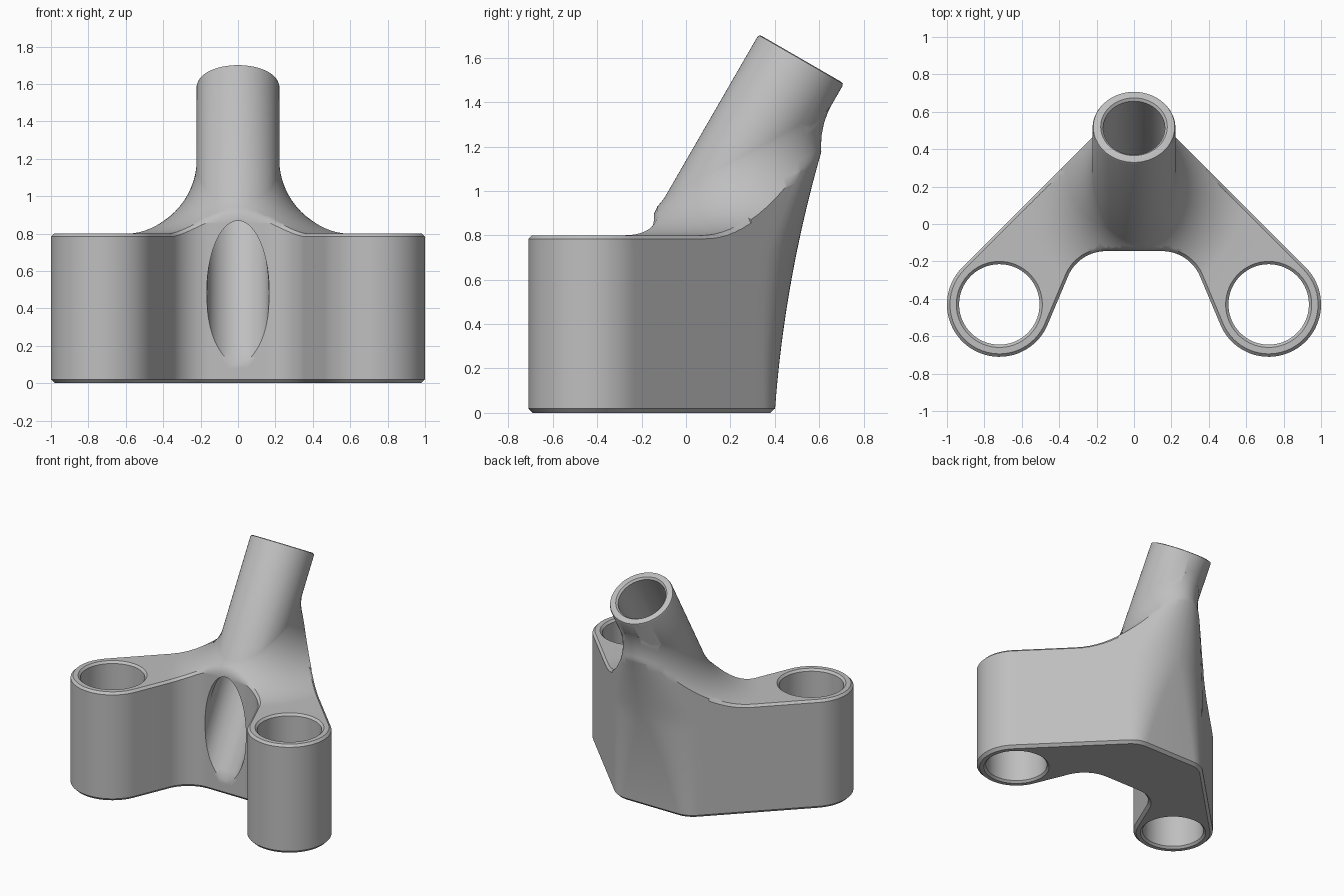
import bpy, bmesh
from math import cos, sin, pi, radians, sqrt, tan
from mathutils import Vector

if "Cube" in bpy.data.objects:
    bpy.data.objects.remove(bpy.data.objects["Cube"], do_unlink=True)

# Main dimensions
TOP = 0.8                                  # height of the flat lugs
LUG = Vector((0.72, -0.43))                # lug centre
LUG_R, TUBE_R, BLEND = 0.28, 0.22, 0.4
SIDE = 0.686                               # side walls lie on x + y = SIDE
FRONT, WEB_R = -0.145, 0.22                # front wall and its inner fillet
TILT = radians(30)
AXIS = Vector((0, sin(TILT), cos(TILT)))   # tilted tube frame
ACROSS = Vector((1, 0, 0))
BACKWARD = Vector((0, cos(TILT), -sin(TILT)))
TUBE_END = Vector((0, 0.52, 1.595))
CENTRE = TUBE_END - AXIS * ((TUBE_END.z - TOP - BLEND) / AXIS.z)


def loft(name, rings):
    """Solid through rings of equal point count, with end caps."""
    bm = bmesh.new()
    loops = [[bm.verts.new(p) for p in ring] for ring in rings]
    n = len(loops[0])
    for a, b in zip(loops, loops[1:]):
        for i in range(n):
            j = (i + 1) % n
            bm.faces.new((a[i], a[j], b[j], b[i]))
    bm.faces.new(loops[0][::-1])
    bm.faces.new(loops[-1])
    bmesh.ops.recalc_face_normals(bm, faces=bm.faces)
    mesh = bpy.data.meshes.new(name)
    bm.to_mesh(mesh)
    bm.free()
    ob = bpy.data.objects.new(name, mesh)
    bpy.context.collection.objects.link(ob)
    return ob


def lathe(name, profile, origin, u, v, n=96):
    """Round solid from (radius, distance along axis) pairs."""
    w = u.cross(v)
    if w.z < 0:
        w = -w
    return loft(name, [[origin + (u * cos(k * 2 * pi / n) + v * sin(k * 2 * pi / n)) * r + w * s
                        for k in range(n)] for r, s in profile])


def combine(target, other, operation):
    mod = target.modifiers.new(operation, 'BOOLEAN')
    mod.operation, mod.solver, mod.object = operation, 'EXACT', other
    bpy.context.view_layer.objects.active = target
    bpy.ops.object.modifier_apply(modifier=mod.name)
    bpy.data.objects.remove(other, do_unlink=True)


def arc(centre, r, start, end, n):
    return [Vector((centre[0] + r * cos(radians(start + (end - start) * k / n)),
                    centre[1] + r * sin(radians(start + (end - start) * k / n))))
            for k in range(n + 1)]


def outline(z, inset=0.0):
    """Footprint at height z: the back wall leans out and narrows to a ridge."""
    side = SIDE - sqrt(2) * inset
    back = min(0.4 + 0.07 * z + 0.092 * z * z, SIDE - 0.012) - inset
    corner = side - back
    t = min(corner * 0.97, 0.07 + 0.16 * z)
    r = t / tan(pi / 8)
    pts = arc((corner - t, back - r), r, 90, 45, 8)
    lug = arc(LUG, LUG_R - inset, 45, -157, 44)
    a = pts[-1].copy()
    pts += [a.lerp(lug[0], k / 18) for k in range(1, 18)] + lug
    pts += arc((0.15, FRONT - WEB_R), WEB_R + inset, 23, 90, 16)
    pts += [Vector((x, FRONT + inset)) for x in (0.1, 0.05, 0)]
    return pts + [Vector((-p.x, p.y)) for p in pts[-2::-1]]


def ball_centre(phi):
    """Centre of the ball rolling between tube and lug top."""
    reach = TUBE_R + BLEND
    return CENTRE + Vector((reach * cos(phi), reach / cos(TILT) * sin(phi), 0))


BALLS = [ball_centre(k * pi / 200) for k in range(400)]


def top_height(p):
    """Height of the blended top surface above point p."""
    reach = TUBE_R + BLEND
    inside = (p.x / reach) ** 2 + ((p.y - CENTRE.y) * cos(TILT) / reach) ** 2 < 1
    if not inside:
        return TOP
    d = min((c.xy - p).length for c in BALLS)
    return TOP + BLEND - sqrt(max(BLEND ** 2 - d * d, 0))


# Body: leaning footprint with a chamfered base
levels = [(0, 0.02), (0.02, 0)] + [(0.02 + 1.43 * k / 24, 0) for k in range(1, 25)]
body = loft("bracket_body", [[(p.x, p.y, z) for p in outline(z, o)] for z, o in levels])

# Envelope: flat top sweeping up into the tilted tube
N, STEPS = 96, 16
angles = [2 * pi * k / N for k in range(N)]
rings = [[Vector((c.x * 4, c.y * 4, z)) for c in map(ball_centre, angles)] for z in (-0.5, TOP)]
for step in range(STEPS + 1):
    ring = []
    for phi in angles:
        inward = -(ACROSS * cos(phi) + BACKWARD * sin(phi))
        ring.append(ball_centre(phi) + Vector((0, 0, -1)).slerp(inward, step / STEPS) * BLEND)
    rings.append(ring)
rings.append([TUBE_END - AXIS * 0.015 + (ACROSS * cos(p) + BACKWARD * sin(p)) * TUBE_R for p in angles])
combine(body, loft("blend_envelope", rings), 'INTERSECT')

# Softened rim along the sides, lugs and front
W = 0.016
edge, inner, deep, outer = (outline(TOP, o) for o in (0, W, 2 * W, -W))
sections = []
for e, i, d, o in zip(edge, inner, deep, outer):
    if e.y > 0.3:
        continue
    high, low = top_height(i), top_height(e) - W
    rise = high - low
    sections.append([(d.x, d.y, high + rise), (o.x, o.y, low - rise), (o.x, o.y, high + rise)])
combine(body, loft("rim_cutter", sections), 'DIFFERENCE')

# Tilted tube
start = (0.085 - TUBE_END.y) / AXIS.y
R = TUBE_R + 0.0015
tube = lathe("tilted_tube", [(R, start), (R, -0.014), (R - 0.004, -0.004), (R - 0.014, 0)],
             TUBE_END, ACROSS, BACKWARD)
combine(body, tube, 'UNION')

# Vertical lug holes with chamfered mouths
for sign in (-1, 1):
    hole = lathe("lug_hole_cutter",
                 [(0.245, -0.015), (0.215, 0.015), (0.215, TOP - 0.015), (0.245, TOP + 0.015)],
                 Vector((sign * LUG.x, LUG.y, 0)), Vector((1, 0, 0)), Vector((0, 1, 0)))
    combine(body, hole, 'DIFFERENCE')

# Tilted bore running out through the front wall
BORE = 0.165
bore = lathe("bore_cutter", [(BORE, -2), (BORE, -0.013), (BORE + 0.03, 0.017)],
             TUBE_END, ACROSS, BACKWARD)
combine(body, bore, 'DIFFERENCE')

# Eased upper lip where the bore leaves the front wall
lip = []
for y, low, high, half in ((-0.3, 0.1, 0.868, 0.168), (FRONT, 0.105, 0.868, 0.167),
                           (-0.085, 0.225, 0.872, 0.158)):
    lip.append([(half * cos(a), y, (low + high) / 2 + (high - low) / 2 * sin(a)) for a in angles])
combine(body, loft("lip_cutter", lip), 'DIFFERENCE')

# Single grey material and smooth shading
grey = bpy.data.materials.new("plain_grey")
grey.use_nodes = True
colour = (0.52, 0.52, 0.52, 1)
grey.diffuse_color = colour
grey.node_tree.nodes["Principled BSDF"].inputs["Base Color"].default_value = colour
body.data.materials.clear()
body.data.materials.append(grey)
for face in body.data.polygons:
    face.material_index = 0
for ob in bpy.context.selected_objects:
    ob.select_set(False)
body.select_set(True)
bpy.context.view_layer.objects.active = body
bpy.ops.object.shade_smooth_by_angle(angle=radians(35))
